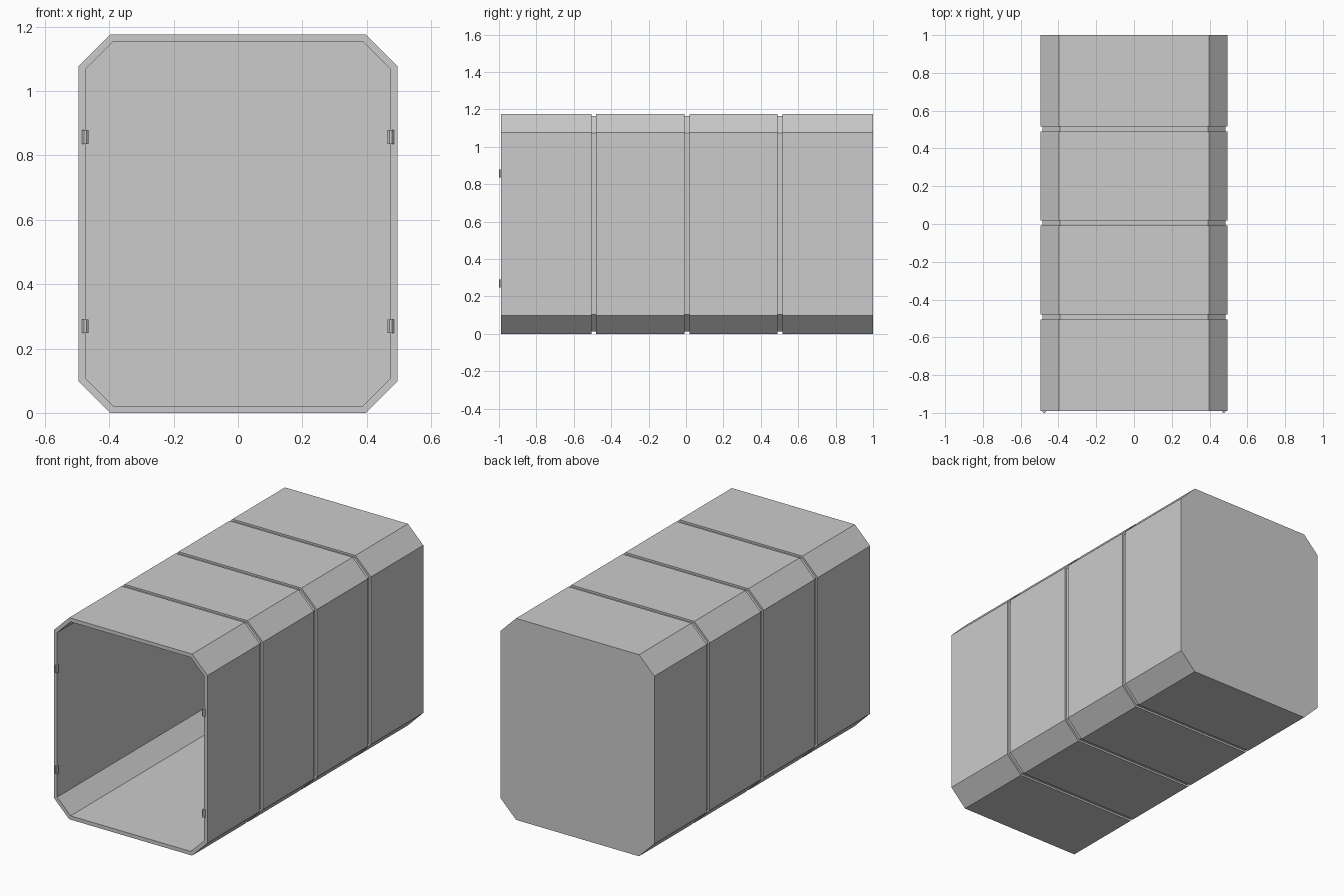
import bpy, bmesh, math

if "Cube" in bpy.data.objects:
    bpy.data.objects.remove(bpy.data.objects["Cube"])

HALF_W, HEIGHT, CUT = 0.496, 1.176, 0.099   # outer section with cut corners
FRONT, BACK = -0.99, 1.0
WALL, GROOVE_D, GROOVE_W = 0.022, 0.011, 0.026


def section(bm, y, d):
    """Ring of the chamfered rectangle at depth y, offset inward by d."""
    k = CUT + d * math.tan(math.pi / 8) - d
    w, b, t = HALF_W - d, d, HEIGHT - d
    pts = [(w - k, b), (w, b + k), (w, t - k), (w - k, t),
           (k - w, t), (-w, t - k), (-w, b + k), (k - w, b)]
    return [bm.verts.new((x, y, z)) for x, z in pts]


# shell: outer skin with three grooves, then front lip and hollow inside
stations = [(BACK, 0)]
for c in (0.503, 0.005, -0.493):
    a, b = c + GROOVE_W / 2, c - GROOVE_W / 2
    stations += [(a, 0), (a, GROOVE_D), (b, GROOVE_D), (b, 0)]
stations += [(FRONT, 0), (FRONT, WALL), (BACK - WALL, WALL)]

bm = bmesh.new()
rings = [section(bm, y, d) for y, d in stations]
for r, s in zip(rings, rings[1:]):
    for i in range(8):
        j = (i + 1) % 8
        bm.faces.new((r[i], r[j], s[j], s[i]))
bm.faces.new(rings[0])      # back wall, outside
bm.faces.new(rings[-1])     # back wall, inside
bmesh.ops.recalc_face_normals(bm, faces=bm.faces)
mesh = bpy.data.meshes.new("container_shell")
bm.to_mesh(mesh)
bm.free()
bpy.context.collection.objects.link(bpy.data.objects.new("container_shell", mesh))

# hinge pins on both sides of the opening
for side, x in (("left", -0.475), ("right", 0.475)):
    for level, z in (("lower", 0.269), ("upper", 0.857)):
        bpy.ops.mesh.primitive_cylinder_add(
            vertices=8, radius=0.01 / math.cos(math.pi / 8), depth=0.043,
            location=(x, FRONT, z), rotation=(0, 0, math.pi / 8))
        bpy.context.object.name = f"hinge_pin_{side}_{level}"
